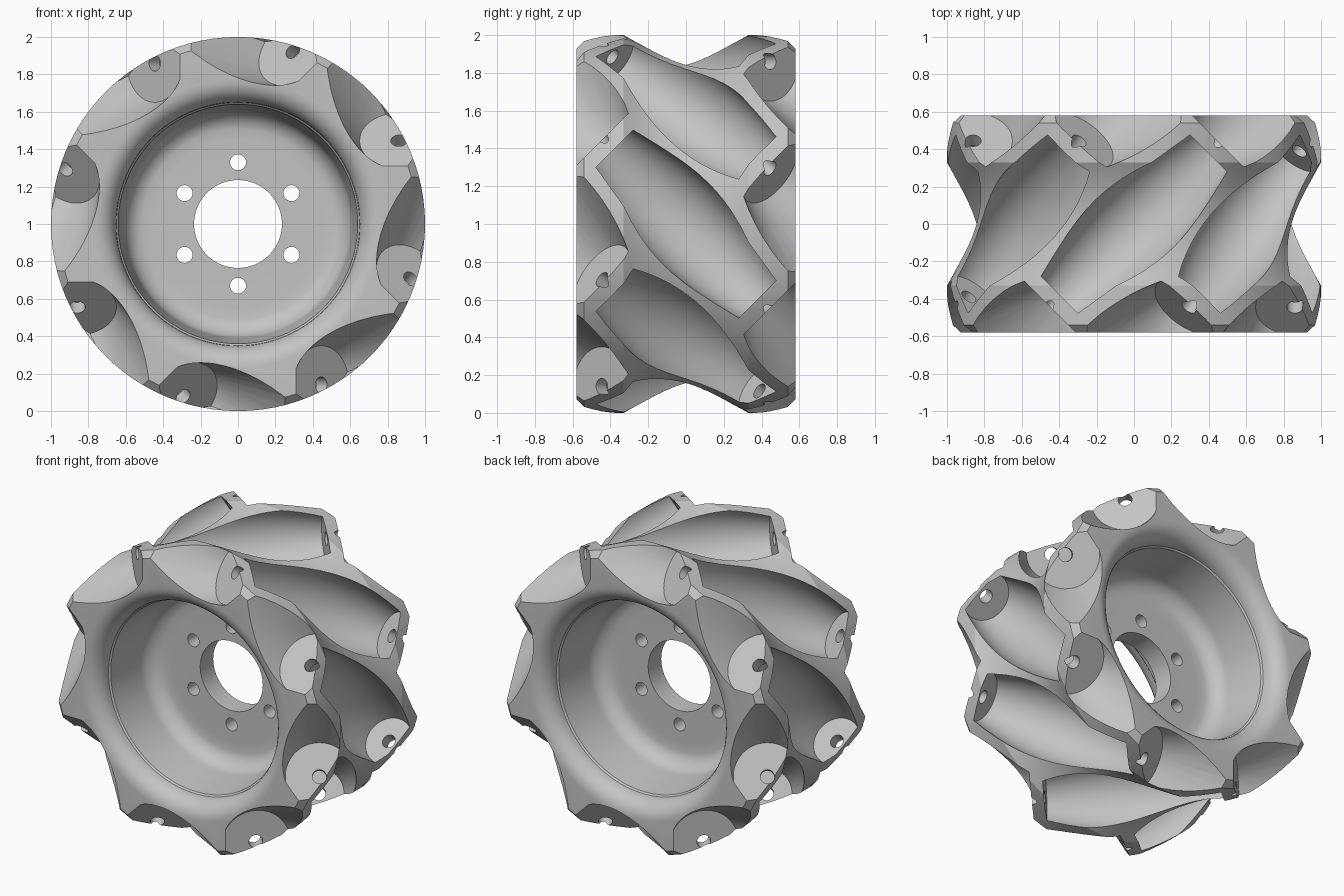
import bpy, bmesh, math
from mathutils import Vector, Matrix

cube = bpy.data.objects.get("Cube")
if cube:
    bpy.data.objects.remove(cube, do_unlink=True)

ROLLERS = 8
AXIS_RADIUS = 0.86      # distance of each roller axis from the wheel axis
HALF_WIDTH = 0.58

metal = bpy.data.materials.new("light_grey_metal")
metal.use_nodes = True
grey = (0.55, 0.55, 0.55, 1)
metal.diffuse_color = grey
metal.node_tree.nodes["Principled BSDF"].inputs["Base Color"].default_value = grey


def lathe(name, profile, steps, closed):
    """Revolve (radius, height) points about local z."""
    bm = bmesh.new()
    verts = [bm.verts.new((r, 0, h)) for r, h in profile]
    edges = [bm.edges.new(pair) for pair in zip(verts, verts[1:])]
    if closed:
        edges.append(bm.edges.new((verts[-1], verts[0])))
    bmesh.ops.spin(bm, geom=verts + edges, axis=(0, 0, 1), cent=(0, 0, 0),
                   angle=math.tau, steps=steps)
    bmesh.ops.remove_doubles(bm, verts=bm.verts, dist=1e-5)
    bmesh.ops.recalc_face_normals(bm, faces=bm.faces)
    mesh = bpy.data.meshes.new(name)
    bm.to_mesh(mesh)
    bm.free()
    obj = bpy.data.objects.new(name, mesh)
    bpy.context.collection.objects.link(obj)
    mesh.materials.append(metal)
    return obj


def place(obj, origin, direction):
    turn = Vector(direction).to_track_quat('Z', 'Y').to_matrix().to_4x4()
    obj.matrix_world = Matrix.Translation(origin) @ turn
    obj.hide_render = True
    return obj


def arc(cr, ch, radius, start, end, n=8):
    angles = [math.radians(start + (end - start) * i / n) for i in range(n + 1)]
    return [(cr + radius * math.cos(a), ch + radius * math.sin(a)) for a in angles]


# Hub body: web, dish, rounded lip, rim edge and waisted outside
half = [(0.235, 0.07), (0.45, 0.07)]
half += arc(0.49, 0.19, 0.12, -80, 0)
half += [(0.64, 0.45)]
half += arc(0.77, 0.46, 0.12, 180, 90)
half += [(0.96, HALF_WIDTH), (1.0, 0.54)]
half += [(0.9 + 0.1 * (i / 8) ** 2, 0.33 * i / 8) for i in range(8, 0, -1)]
mirrored = [(r, -h) for r, h in reversed(half)]
wheel = lathe("wheel_hub", half + [(0.9, 0)] + mirrored, 96, True)
wheel.matrix_world = Matrix.Translation((0, 0, 1)) @ Matrix.Rotation(math.pi / 2, 4, 'X')

cutters = []

# Roller pockets: barrel recess, pin hole and flared clearance past each ear
barrel = []
for i in range(17):
    s = -0.55 + 1.1 * i / 16
    barrel.append((1.10 - math.sqrt(AXIS_RADIUS ** 2 + s * s / 2), s))
flare = [(0, 1.3), (0.21 + 0.67 * math.tan(math.radians(30)), 1.3),
         (0.21, 0.63), (0.043, 0.63), (0.043, 0.55)]
pocket_profile = [(r, -h) for r, h in flare] + barrel + flare[::-1]
for k in range(ROLLERS):
    a = math.tau * k / ROLLERS
    radial = Vector((math.cos(a), 0, math.sin(a)))
    tangent = Vector((-math.sin(a), 0, math.cos(a)))
    pocket = lathe("roller_cutter", pocket_profile, 48, False)
    cutters.append(place(pocket, Vector((0, 0, 1)) + radial * AXIS_RADIUS,
                         Vector((0, 1, 0)) - tangent))

# Bolt circle in the web
for k in range(6):
    a = math.radians(90 + 60 * k)
    bolt = lathe("bolt_cutter", [(0, -0.3), (0.043, -0.3), (0.043, 0.3), (0, 0.3)], 24, False)
    cutters.append(place(bolt, (0.33 * math.cos(a), 0, 1 + 0.33 * math.sin(a)), (0, 1, 0)))

# Apply the cuts and drop the cutters
bpy.context.view_layer.update()
bpy.ops.object.select_all(action='DESELECT')
wheel.select_set(True)
bpy.context.view_layer.objects.active = wheel
for cutter in cutters:
    mod = wheel.modifiers.new("cut", 'BOOLEAN')
    mod.operation = 'DIFFERENCE'
    mod.solver = 'EXACT'
    mod.object = cutter
    bpy.ops.object.modifier_apply(modifier=mod.name)
for cutter in cutters:
    bpy.data.objects.remove(cutter, do_unlink=True)

bpy.ops.object.shade_smooth_by_angle(angle=math.radians(25))
